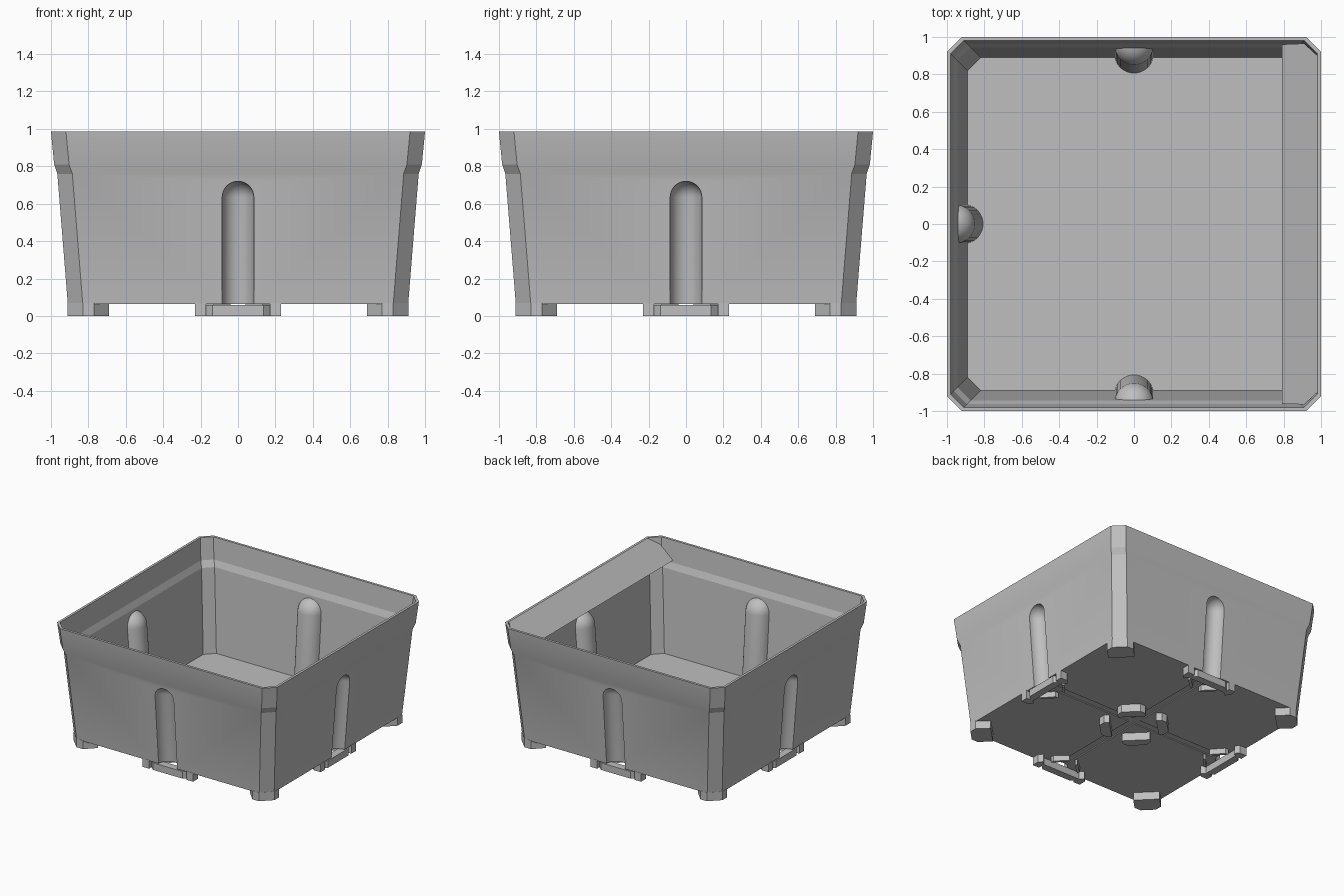
import bpy, bmesh, math
from mathutils import Matrix, Vector

cube = bpy.data.objects.get("Cube")
if cube:
    bpy.data.objects.remove(cube, do_unlink=True)

grey = bpy.data.materials.new("matte grey plastic")
grey.use_nodes = True
tone = (0.52, 0.52, 0.52, 1)
grey.diffuse_color = tone
grey.node_tree.nodes["Principled BSDF"].inputs["Base Color"].default_value = tone


def finish(name, bm):
    bmesh.ops.recalc_face_normals(bm, faces=bm.faces)
    mesh = bpy.data.meshes.new(name)
    bm.to_mesh(mesh)
    bm.free()
    mesh.materials.append(grey)
    ob = bpy.data.objects.new(name, mesh)
    bpy.context.collection.objects.link(ob)
    return ob


def loft(name, profile, chamfer):
    """Stack of chamfered squares given as (height, half width)."""
    bm = bmesh.new()
    rings = []
    for z, h in profile:
        c = h - chamfer
        pts = [(h, -c), (h, c), (c, h), (-c, h), (-h, c), (-h, -c), (-c, -h), (c, -h)]
        rings.append([bm.verts.new((x, y, z)) for x, y in pts])
    for a, b in zip(rings, rings[1:]):
        for i in range(8):
            j = (i + 1) % 8
            bm.faces.new((a[i], a[j], b[j], b[i]))
    bm.faces.new(rings[0])
    bm.faces.new(rings[-1])
    return finish(name, bm)


def prism(name, outline, z0, z1):
    bm = bmesh.new()
    face = bm.faces.new([bm.verts.new((x, y, z0)) for x, y in outline])
    ext = bmesh.ops.extrude_face_region(bm, geom=[face])["geom"]
    verts = [v for v in ext if isinstance(v, bmesh.types.BMVert)]
    bmesh.ops.translate(bm, verts=verts, vec=(0, 0, z1 - z0))
    return finish(name, bm)


def capsule(name, radius, turn):
    """Upright round-topped rod leaning with the wall, turned to one side."""
    bm = bmesh.new()
    segs, arcs = 32, 8
    levels = [(-0.1, radius), (0.635, radius)]
    levels += [(0.635 + radius * math.sin(k * math.pi / 2 / arcs),
                radius * math.cos(k * math.pi / 2 / arcs)) for k in range(1, arcs)]
    rings = []
    for z, r in levels:
        rings.append([bm.verts.new((r * math.cos(2 * math.pi * i / segs),
                                    r * math.sin(2 * math.pi * i / segs) - 0.905 - 0.079 * z, z))
                      for i in range(segs)])
    tip = bm.verts.new((0, -0.905 - 0.079 * (0.635 + radius), 0.635 + radius))
    for a, b in zip(rings, rings[1:]):
        for i in range(segs):
            j = (i + 1) % segs
            bm.faces.new((a[i], a[j], b[j], b[i]))
    for i in range(segs):
        bm.faces.new((rings[-1][i], rings[-1][(i + 1) % segs], tip))
    bm.faces.new(rings[0])
    bm.transform(Matrix.Rotation(turn, 4, "Z"))
    return finish(name, bm)


def cut(target, tool):
    mod = target.modifiers.new("cut", "BOOLEAN")
    mod.operation = "DIFFERENCE"
    mod.solver = "EXACT"
    mod.object = tool
    bpy.context.view_layer.update()
    bpy.context.view_layer.objects.active = target
    bpy.ops.object.modifier_apply(modifier=mod.name)
    bpy.data.objects.remove(tool, do_unlink=True)


quarters = [k * math.pi / 2 for k in range(4)]

# Pot: tapered chamfered shell with a flared rim
pot = loft("pot_body", [(0.065, 0.91), (0.76, 0.966), (0.81, 0.983), (0.985, 1.0)], 0.08)
cavity = loft("cavity", [(0.085, 0.89), (0.76, 0.943), (0.81, 0.963), (0.985, 0.98), (1.1, 0.98)], 0.07)

# Round-topped flutes: ribs inside, grooves outside
for q in quarters:
    cut(cavity, capsule("rib_cutter", 0.105, q))
cut(pot, cavity)
for q in quarters:
    cut(pot, capsule("groove_cutter", 0.085, q))

# Shallow cross channel under the floor
for a, b in ((0.03, 0.8), (0.8, 0.03)):
    cut(pot, prism("channel_cutter", [(-a, -b), (a, -b), (a, b), (-a, b)], 0.0, 0.073))

bpy.ops.object.select_all(action="DESELECT")
pot.select_set(True)
bpy.context.view_layer.objects.active = pot
bpy.ops.object.shade_smooth_by_angle(angle=math.radians(16))

# Sloping label panel along one side of the rim
bm = bmesh.new()
half = [(0.79, 0.96, 0.83), (0.91, 0.965, 0.928), (0.98, 0.9, 0.985)]
outline = half + [(x, -y, z) for x, y, z in reversed(half)]
bm.faces.new([bm.verts.new(p) for p in outline])
bmesh.ops.solidify(bm, geom=bm.faces[:], thickness=0.012)
finish("label_panel", bm)

# Feet: hexagons at the corners and around the centre, clips at mid-sides
corner = [(0.83, 0.912), (0.77, 0.912), (0.69, 0.83), (0.83, 0.69), (0.912, 0.77), (0.912, 0.83)]
centre = [(0.23, 0.13), (0.13, 0.23), (0.08, 0.23), (0.05, 0.2), (0.2, 0.05), (0.23, 0.08)]
clip = [(-0.17, -0.85), (-0.17, -0.88), (-0.135, -0.912), (0.135, -0.912), (0.17, -0.88), (0.17, -0.85)]
stub = [(0.17, -0.912), (0.23, -0.912), (0.23, -0.85), (0.2, -0.82), (0.17, -0.85)]
rib = [(0.04, -0.74), (0.13, -0.82), (0.13, -0.79), (0.04, -0.71)]


def turned(points, angle):
    rot = Matrix.Rotation(angle, 2)
    return [tuple(rot @ Vector(p)) for p in points]


def mirrored(points):
    return [(-x, y) for x, y in points]


for n, q in enumerate(quarters, 1):
    prism(f"corner_foot_{n}", turned(corner, q), 0, 0.07)
    prism(f"centre_foot_{n}", turned(centre, q), 0, 0.07)
    prism(f"side_clip_{n}", turned(clip, q), 0, 0.058)
    for side, flip in (("a", list), ("b", mirrored)):
        prism(f"clip_stub_{n}{side}", turned(flip(stub), q), 0, 0.07)
        prism(f"clip_rib_{n}{side}", turned(flip(rib), q), 0.02, 0.07)
